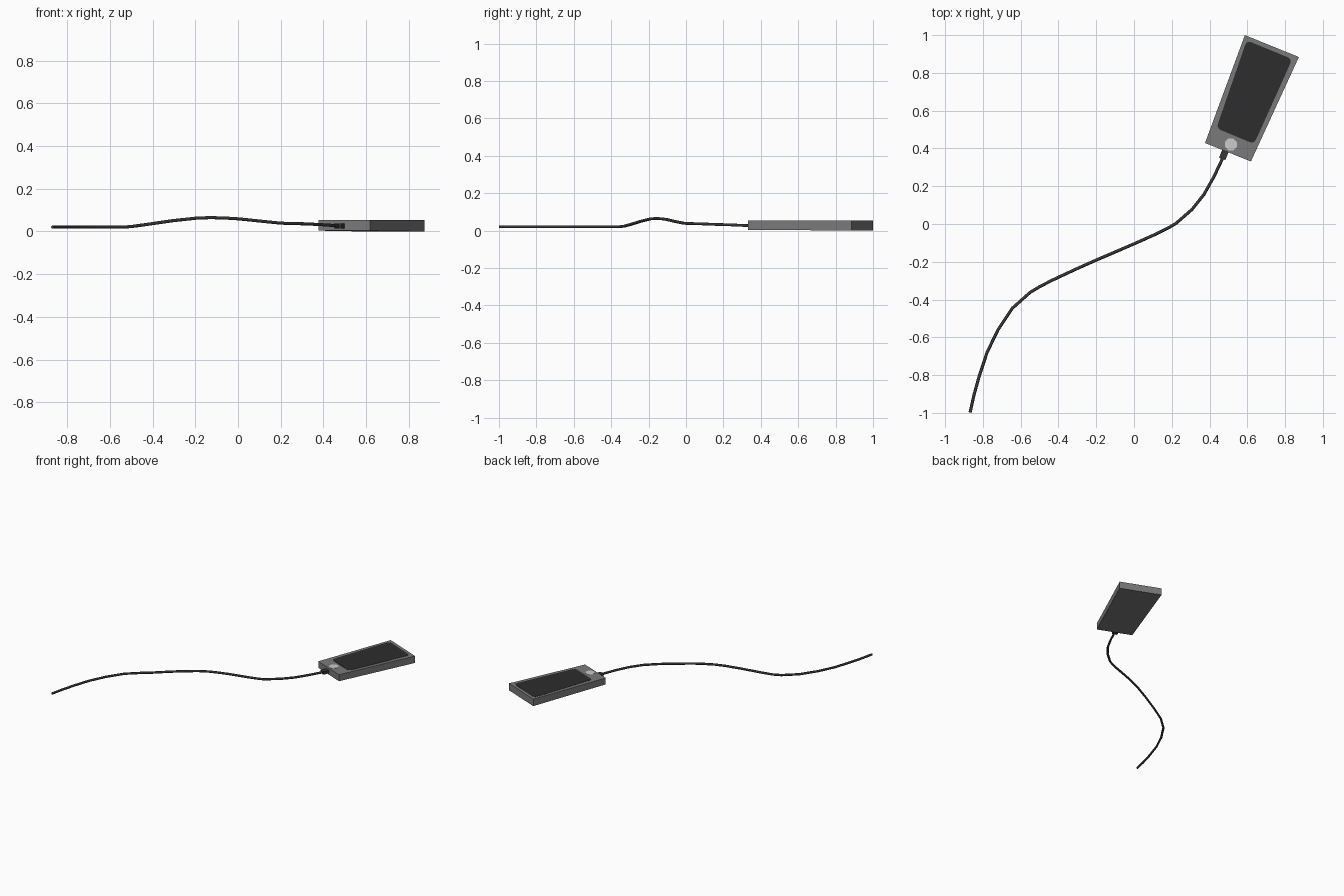
import bpy, bmesh, math
from mathutils import Vector

if "Cube" in bpy.data.objects:
    bpy.data.objects.remove(bpy.data.objects["Cube"])


def material(name, v):
    m = bpy.data.materials.new(name)
    m.diffuse_color = (v, v, v, 1)
    m.use_nodes = True
    m.node_tree.nodes["Principled BSDF"].inputs["Base Color"].default_value = m.diffuse_color
    return m


GREY = material("body grey", 0.195)
BLACK = material("screen black", 0.026)
SILVER = material("button silver", 0.60)
RUBBER = material("cable charcoal", 0.040)


def slab(name, outline, bottoms, top, mat, rounding=0.0):
    """Extrude a flat outline from its bottom heights up to a level top."""
    bm = bmesh.new()
    verts = [bm.verts.new((x, y, z)) for (x, y), z in zip(outline, bottoms)]
    face = bm.faces.new(verts)
    if rounding:
        bmesh.ops.bevel(bm, geom=bm.verts[:], offset=rounding, segments=3,
                        profile=0.5, affect='VERTICES')
        face = bm.faces[:][0]
    new = bmesh.ops.extrude_face_region(bm, geom=[face], use_keep_orig=True)["geom"]
    for v in new:
        if isinstance(v, bmesh.types.BMVert):
            v.co.z = top
    bmesh.ops.recalc_face_normals(bm, faces=bm.faces[:])
    me = bpy.data.meshes.new(name)
    bm.to_mesh(me)
    bm.free()
    me.materials.append(mat)
    ob = bpy.data.objects.new(name, me)
    bpy.context.collection.objects.link(ob)
    return ob


# Slightly tapered body, resting on its far end
corners = [(0.376, 0.429), (0.619, 0.331), (0.873, 0.884), (0.587, 1.0)]
slab("phone_body", corners, [0.004, 0.004, 0, 0], 0.053, GREY)

# Screen plate with rounded corners
screen = [(0.436, 0.507), (0.636, 0.424), (0.838, 0.873), (0.597, 0.972)]
slab("screen", screen, [0.052] * 4, 0.0545, BLACK, 0.024)

# Round button below the screen
ring = [(0.513 + 0.034 * math.cos(math.tau * (i + 0.5) / 8),
         0.421 + 0.034 * math.sin(math.tau * (i + 0.5) / 8)) for i in range(8)]
slab("button", ring, [0.052] * 8, 0.0545, SILVER)

# Plug at the end of the body
along = Vector((0.37, 0.93)).normalized()
side = Vector((along.y, -along.x)) * 0.018
start = Vector((0.467, 0.345))
end = start + along * 0.055
plug = [start - side, start + side, end + side, end - side]
slab("plug", [tuple(p) for p in plug], [0.014] * 4, 0.037, RUBBER)

# Cable swept along its path
path = [(-0.868, -0.998, 0.02), (-0.847, -0.905, 0.02), (-0.82, -0.807, 0.02),
        (-0.778, -0.68, 0.02), (-0.72, -0.56, 0.02), (-0.645, -0.447, 0.02),
        (-0.55, -0.362, 0.02), (-0.50, -0.332, 0.023), (-0.434, -0.298, 0.032),
        (-0.31, -0.24, 0.050), (-0.20, -0.191, 0.062), (-0.13, -0.161, 0.065),
        (-0.06, -0.131, 0.063), (0.005, -0.103, 0.059), (0.11, -0.056, 0.048),
        (0.19, -0.016, 0.040), (0.222, 0.003, 0.038), (0.307, 0.077, 0.036),
        (0.37, 0.156, 0.033), (0.423, 0.25, 0.030), (0.475, 0.36, 0.025)]
curve = bpy.data.curves.new("cable_path", 'CURVE')
curve.dimensions = '3D'
curve.bevel_depth = 0.0082
curve.bevel_resolution = 1
curve.use_fill_caps = True
spline = curve.splines.new('POLY')
spline.points.add(len(path) - 1)
for point, co in zip(spline.points, path):
    point.co = (*co, 1)
spline.use_smooth = True
cable = bpy.data.objects.new("cable", curve)
bpy.context.collection.objects.link(cable)
curve.materials.append(RUBBER)
cable.select_set(True)
bpy.context.view_layer.objects.active = cable
bpy.ops.object.convert(target='MESH')
